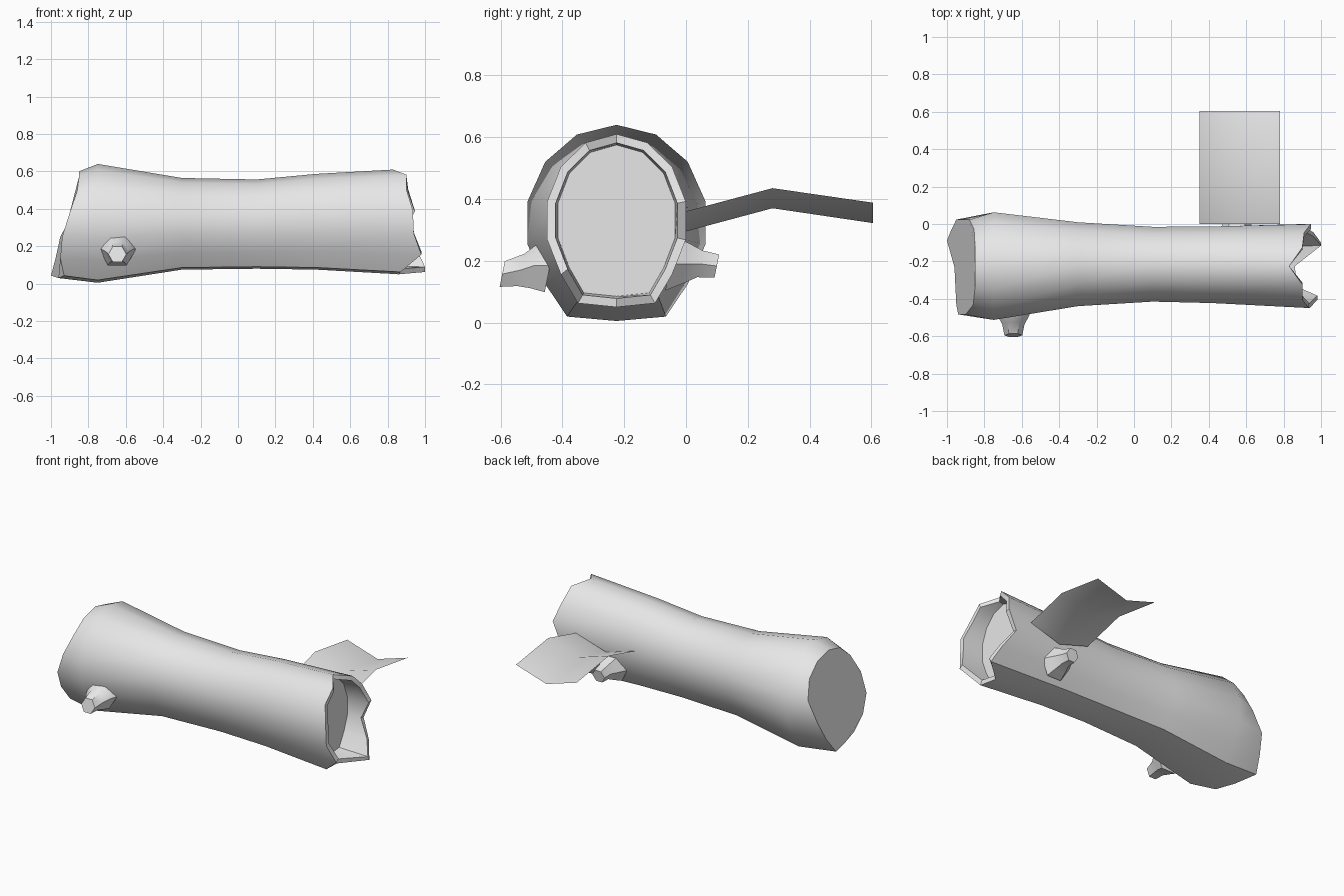
import bpy, bmesh, math
from mathutils import Vector

cube = bpy.data.objects.get("Cube")
if cube:
    bpy.data.objects.remove(cube, do_unlink=True)

SIDES = 14
grey = bpy.data.materials.new("plain_grey")
grey.use_nodes = True
grey.diffuse_color = (0.8, 0.8, 0.8, 1)
grey.node_tree.nodes["Principled BSDF"].inputs["Base Color"].default_value = (0.8, 0.8, 0.8, 1)


def finish(bm, name, angle, fix_normals=True):
    if fix_normals:
        bmesh.ops.recalc_face_normals(bm, faces=bm.faces)
    mesh = bpy.data.meshes.new(name)
    bm.to_mesh(mesh)
    bm.free()
    obj = bpy.data.objects.new(name, mesh)
    obj.data.materials.append(grey)
    bpy.context.collection.objects.link(obj)
    bpy.ops.object.select_all(action='DESELECT')
    obj.select_set(True)
    bpy.context.view_layer.objects.active = obj
    bpy.ops.object.shade_smooth_by_angle(angle=math.radians(angle))
    return obj


def bridge(bm, rings):
    for a, b in zip(rings, rings[1:]):
        for i in range(len(a)):
            j = (i + 1) % len(a)
            bm.faces.new((a[i], a[j], b[j], b[i]))


def log_ring(bm, xs, y0, y1, z0, z1, inset=0.0, flat=1.0):
    """Oval ring, starting at the top and turning towards the back."""
    ring = []
    for i in range(SIDES):
        t = 2 * math.pi * i / SIDES
        x = xs[i] if isinstance(xs, list) else xs
        y = math.sin(t) * ((y1 - y0) / 2 - inset)
        z = math.cos(t) * ((z1 - z0) / 2 - inset)
        if i in (6, 8):  # squarer lower corners
            y, z = y * (1 + 0.25 * flat), z * (1 + 0.06 * flat)
        ring.append(bm.verts.new((x, (y0 + y1) / 2 + y, (z0 + z1) / 2 + z)))
    return ring


# Hollow log with broken ends
closed_end = [-.85, -.85, -.855, -.88, -.95, -.975, -1, -.96, -.93, -.95, -.94, -.9, -.86, -.85]
open_end = [.83, .9, .91, .945, .89, .96, 1, .86, .87, .98, .94, .935, .9, .9]
bm = bmesh.new()
mouth = (-.455, .005, .05, .61)
rings = [
    log_ring(bm, closed_end, -.49, .03, .03, .6),
    log_ring(bm, -.75, -.52, .07, .005, .64),
    log_ring(bm, -.3, -.445, .015, .075, .565),
    log_ring(bm, .1, -.42, -.01, .08, .557),
    log_ring(bm, .42, -.428, -.008, .075, .587),
    log_ring(bm, open_end, *mouth),
    log_ring(bm, open_end, *mouth, inset=.028),
    log_ring(bm, .8, *mouth, inset=.035),
]
bridge(bm, rings)
bm.faces.new(rings[0])
bm.faces.new(rings[-1])
finish(bm, "hollow_log", 35)


# Tapered, flared branch stubs
def stub(name, profile):
    bm = bmesh.new()
    rings = []
    for x, y, z, r in profile:
        rings.append([bm.verts.new((x + r * math.cos(math.pi * i / 3),
                                    y + r * 0.2 * math.sin(math.pi * i / 3),
                                    z + r * math.sin(math.pi * i / 3))) for i in range(6)])
    bridge(bm, rings)
    bm.faces.new(rings[0])
    bm.faces.new(rings[-1])
    finish(bm, name, 50)


stub("front_branch_stub", [(-.645, -.44, .185, .1), (-.645, -.49, .185, .085),
                           (-.645, -.535, .17, .06), (-.645, -.595, .157, .048)])
stub("back_branch_stub", [(.55, -.05, .19, .1), (.55, .0, .19, .075),
                          (.55, .045, .19, .05), (.55, .1, .183, .043)])

# Leaf: thin sheet creased along its middle and bent across
bm = bmesh.new()
rows = []
for y, edge, rib in ((0, .36, .295), (.28, .435, .37), (.605, .388, .322)):
    rows.append([bm.verts.new(p) for p in ((.35, y, edge), (.565, y, rib), (.78, y, edge))])
for a, b in zip(rows, rows[1:]):
    for i in range(2):
        bm.faces.new((a[i], a[i + 1], b[i + 1], b[i]))
finish(bm, "leaf", 40, fix_normals=False)
